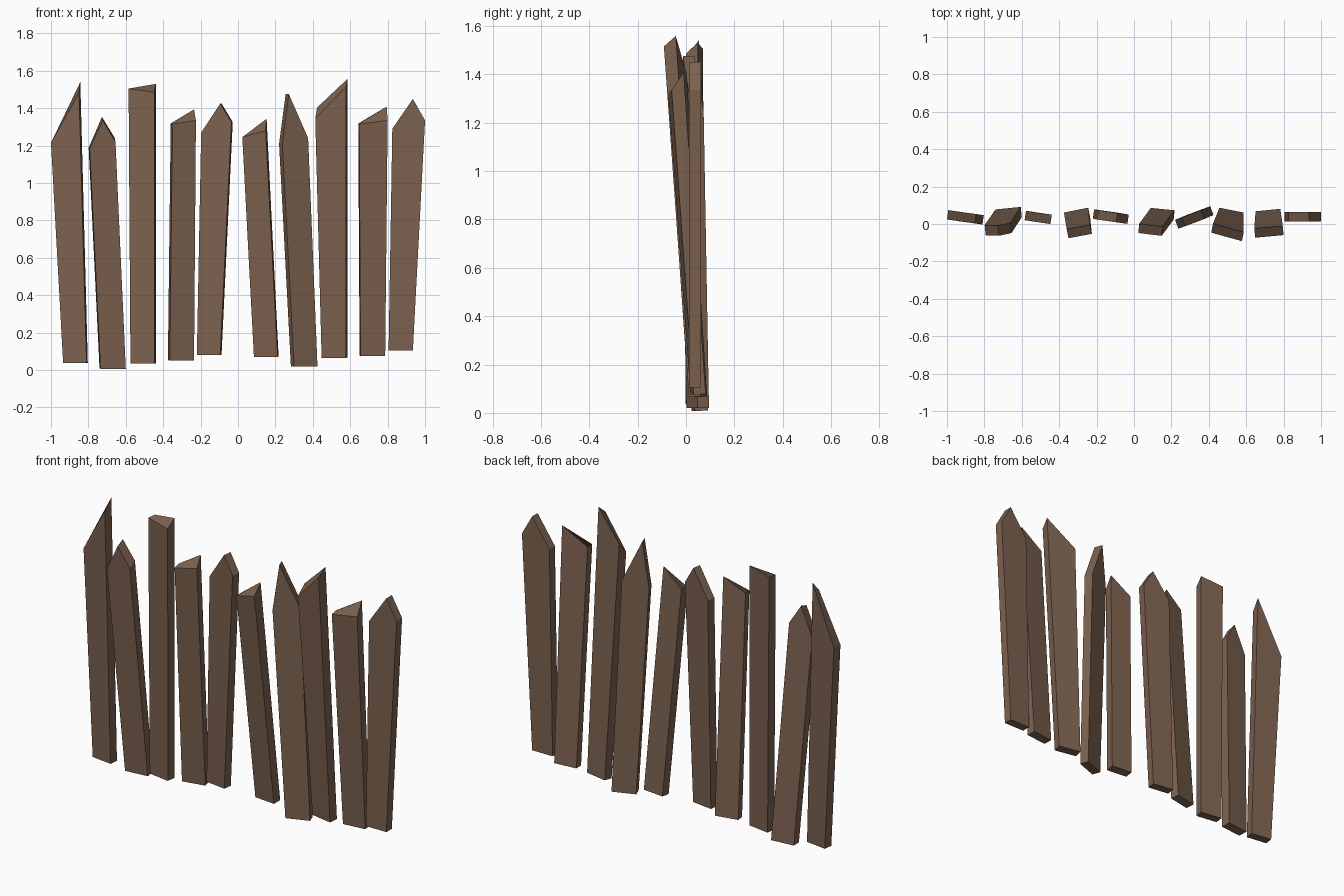
import bpy
import bmesh
from mathutils import Vector

# Remove only the default cube
default_cube = bpy.data.objects.get("Cube")
if default_cube:
    bpy.data.objects.remove(default_cube, do_unlink=True)

# Single weathered wood colour
WOOD = (0.2, 0.12, 0.078, 1.0)
wood = bpy.data.materials.new("weathered brown wood")
wood.use_nodes = True
wood.diffuse_color = WOOD
shader = next(n for n in wood.node_tree.nodes if n.type == "BSDF_PRINCIPLED")
shader.inputs["Base Color"].default_value = WOOD


def plank(name, bottom, tops, lean, yaw=0.0, thickness=0.05):
    """Make one rough-sawn plank from its front outline.

    bottom: left x, right x, z of the foot
    tops: (x, z, extra rise of the rear corner), from left to right
    lean: y of the front face at the foot and at the top
    yaw: change in y per unit of x across the front face
    """
    left, right, foot = bottom
    foot_middle = (left + right) / 2
    top_middle = (tops[0][0] + tops[-1][0]) / 2
    head = max(z for x, z, rise in tops)

    def on_front(x, z):
        t = (z - foot) / (head - foot)
        middle = foot_middle + t * (top_middle - foot_middle)
        y = lean[0] + t * (lean[1] - lean[0]) + yaw * (x - middle)
        return Vector((x, y, z))

    # Front outline, anticlockwise when seen from the front
    outline = [(left, foot, 0), (right, foot, 0)] + list(reversed(tops))
    front = [on_front(x, z) for x, z, rise in outline]
    across = front[1] - front[0]
    upward = on_front(top_middle, head) - on_front(foot_middle, foot)
    inward = upward.cross(across).normalized() * thickness

    bm = bmesh.new()
    front_verts = [bm.verts.new(p) for p in front]
    back_verts = [bm.verts.new(p + inward + Vector((0, 0, corner[2])))
                  for p, corner in zip(front, outline)]
    bm.faces.new(front_verts)
    bm.faces.new(list(reversed(back_verts)))
    count = len(front)
    for i in range(count):
        j = (i + 1) % count
        bm.faces.new((front_verts[j], front_verts[i],
                      back_verts[i], back_verts[j]))
    bmesh.ops.recalc_face_normals(bm, faces=bm.faces)

    mesh = bpy.data.meshes.new(name)
    bm.to_mesh(mesh)
    bm.free()
    mesh.materials.append(wood)
    obj = bpy.data.objects.new(name, mesh)
    bpy.context.collection.objects.link(obj)
    return obj


# Planks, from the model's right to its left
plank("far_right_spike_plank", (-0.935, -0.81, 0.037),
      [(-1.0, 1.215, 0), (-0.85, 1.48, 0.06)],
      lean=(0.006, 0.014), yaw=-0.14)
plank("right_leaning_picket", (-0.735, -0.6, 0.007),
      [(-0.793, 1.185, 0), (-0.722, 1.335, 0.015), (-0.655, 1.22, 0.02)],
      lean=(0.03, -0.063), yaw=0.1, thickness=0.055)
plank("tall_square_plank", (-0.575, -0.447, 0.035),
      [(-0.585, 1.505, 0), (-0.447, 1.485, 0.045)],
      lean=(0.01, 0.01), yaw=-0.15)
plank("right_slanted_plank", (-0.365, -0.235, 0.05),
      [(-0.35, 1.315, 0), (-0.225, 1.335, 0.055)],
      lean=(0.025, -0.065), yaw=0.2)
plank("inner_right_picket", (-0.22, -0.095, 0.08),
      [(-0.197, 1.27, 0), (-0.095, 1.425, 0), (-0.035, 1.325, 0)],
      lean=(0.02, 0.012), yaw=-0.14)
plank("inner_left_slanted_plank", (0.085, 0.212, 0.07),
      [(0.023, 1.245, 0), (0.148, 1.28, 0.06)],
      lean=(0.03, -0.057), yaw=-0.1)
plank("turned_picket", (0.3, 0.425, 0.02),
      [(0.237, 1.21, 0), (0.272, 1.475, 0), (0.375, 1.24, 0)],
      lean=(0.025, 0.0), yaw=0.37)
plank("tall_slanted_plank", (0.447, 0.577, 0.065),
      [(0.413, 1.345, 0.055), (0.577, 1.515, 0.04)],
      lean=(0.025, -0.075), yaw=-0.2)
plank("left_slanted_plank", (0.655, 0.787, 0.075),
      [(0.648, 1.315, 0), (0.8, 1.335, 0.07)],
      lean=(0.025, -0.067), yaw=0.1)
plank("far_left_picket", (0.805, 0.935, 0.105),
      [(0.825, 1.29, 0), (0.935, 1.45, 0), (1.0, 1.335, 0)],
      lean=(0.013, 0.013))
